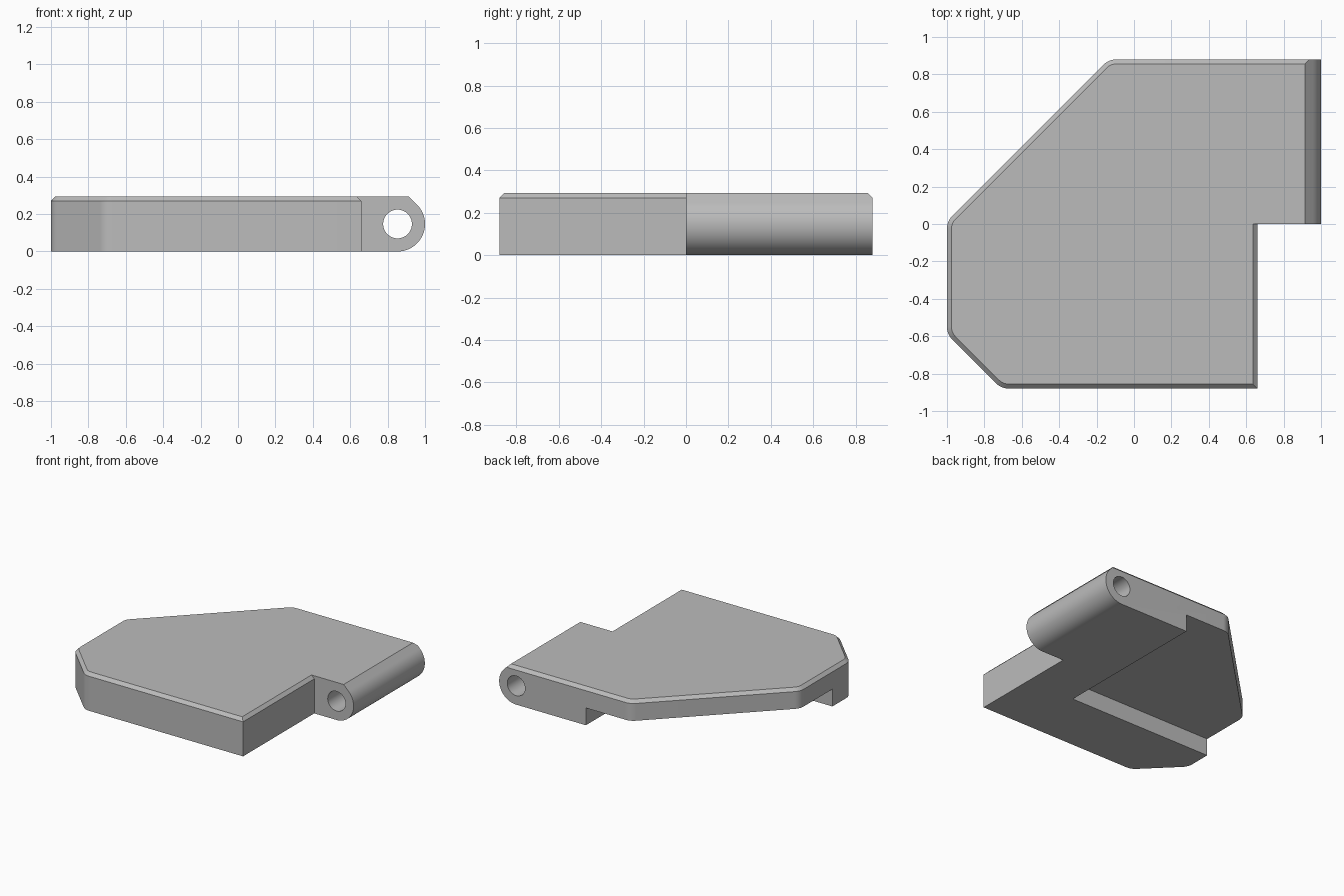
import bpy, bmesh
from math import sin, cos, pi, radians
from mathutils import Vector, Matrix

if "Cube" in bpy.data.objects:
    bpy.data.objects.remove(bpy.data.objects["Cube"], do_unlink=True)

HEIGHT, CHAMFER, BACK = 0.294, 0.024, 0.88
R = HEIGHT / 2                      # knuckle radius
PIN_X = 1 - R                       # pin axis

grey = bpy.data.materials.new("plain grey")
grey.use_nodes = True
grey.diffuse_color = (0.5, 0.5, 0.5, 1)
grey.node_tree.nodes["Principled BSDF"].inputs["Base Color"].default_value = (0.5, 0.5, 0.5, 1)


def loft(name, rings):
    """Closed solid through matching rings of points."""
    bm = bmesh.new()
    loops = [[bm.verts.new(p) for p in ring] for ring in rings]
    bm.faces.new(loops[0])
    bm.faces.new(loops[-1])
    n = len(loops[0])
    for low, high in zip(loops, loops[1:]):
        for i in range(n):
            j = (i + 1) % n
            bm.faces.new((low[i], low[j], high[j], high[i]))
    bmesh.ops.recalc_face_normals(bm, faces=bm.faces)
    mesh = bpy.data.meshes.new(name)
    bm.to_mesh(mesh)
    bm.free()
    mesh.materials.append(grey)
    obj = bpy.data.objects.new(name, mesh)
    bpy.context.collection.objects.link(obj)
    return obj


def along_y(points, y0, y1):
    return [[(x, y, z) for x, z in points] for y in (y0, y1)]


def fillet(prev, corner, nxt, radius=0.1, steps=10):
    """Arc points replacing a 135 degree corner."""
    a, b = (prev - corner).normalized(), (nxt - corner).normalized()
    half = a.angle(b) / 2
    centre = corner + (a + b).normalized() * radius / sin(half)
    start = corner + a * (centre - corner).dot(a) - centre
    sweep = pi - 2 * half
    return [centre + Matrix.Rotation(sweep * k / steps, 2) @ start for k in range(steps + 1)]


def inset(points):
    """Outline moved inward, except along the knuckle sides."""
    n = len(points)
    lines = []
    for i, a in enumerate(points):
        d = (points[(i + 1) % n] - a).normalized()
        normal = Vector((-d.y, d.x))
        lines.append((normal, normal.dot(a) + (0 if a.y == 0 else CHAMFER)))
    result = []
    for i in range(n):
        (p, s), (q, t) = lines[i - 1], lines[i]
        det = p.x * q.y - p.y * q.x
        result.append(Vector(((s * q.y - t * p.y) / det, (p.x * t - q.x * s) / det)))
    return result


# Plate outline, counter-clockwise, with the four left corners rounded
sharp = [Vector(p) for p in ((0.66, -BACK), (0.66, 0), (1.05, 0), (1.05, BACK))]
soft = [Vector(p) for p in ((-0.135, BACK), (-1, 0.015), (-1, -0.59), (-0.71, -BACK))]
chain = [sharp[-1]] + soft + [sharp[0]]
outline = list(sharp)
for i in range(1, 5):
    outline += fillet(chain[i - 1], chain[i], chain[i + 1])

# Plate with chamfered top rim
plate = loft("hinge_plate", [
    [(p.x, p.y, 0) for p in outline],
    [(p.x, p.y, HEIGHT - CHAMFER) for p in outline],
    [(p.x, p.y, HEIGHT) for p in inset(outline)]])

# Knuckle envelope: round nose running into a 45 degree slope
steps = 36
nose = [(PIN_X + R * cos(a), R + R * sin(a))
        for a in (radians(-90 + 135 * k / steps) for k in range(steps + 1))]
top_x = nose[-1][0] - (0.4 - nose[-1][1])
envelope = loft("knuckle_envelope", along_y(
    [(-1.2, -0.1), (PIN_X, -0.1)] + nose + [(top_x, 0.4), (-1.2, 0.4)], -1, 1))

# Pin hole
hole = loft("pin_hole_cutter", along_y(
    [(PIN_X + 0.077 * cos(2 * pi * k / 48), R + 0.077 * sin(2 * pi * k / 48))
     for k in range(48)], -0.2, 1))

# Step cut into the underside at the back corner
recess = loft("underside_step_cutter", along_y(
    [(-1.2, -0.1), (0.25, -0.1), (0.25, 0.135), (-1.2, 0.135)], -0.38, 1))

bpy.ops.object.select_all(action="DESELECT")
bpy.context.view_layer.objects.active = plate
plate.select_set(True)
for tool, operation in ((envelope, "INTERSECT"), (hole, "DIFFERENCE"), (recess, "DIFFERENCE")):
    tool.hide_render = True
    mod = plate.modifiers.new(tool.name, "BOOLEAN")
    mod.object, mod.operation, mod.solver = tool, operation, "EXACT"
    bpy.ops.object.modifier_apply(modifier=mod.name)
    bpy.data.objects.remove(tool, do_unlink=True)

bpy.ops.object.shade_smooth_by_angle(angle=radians(25))
